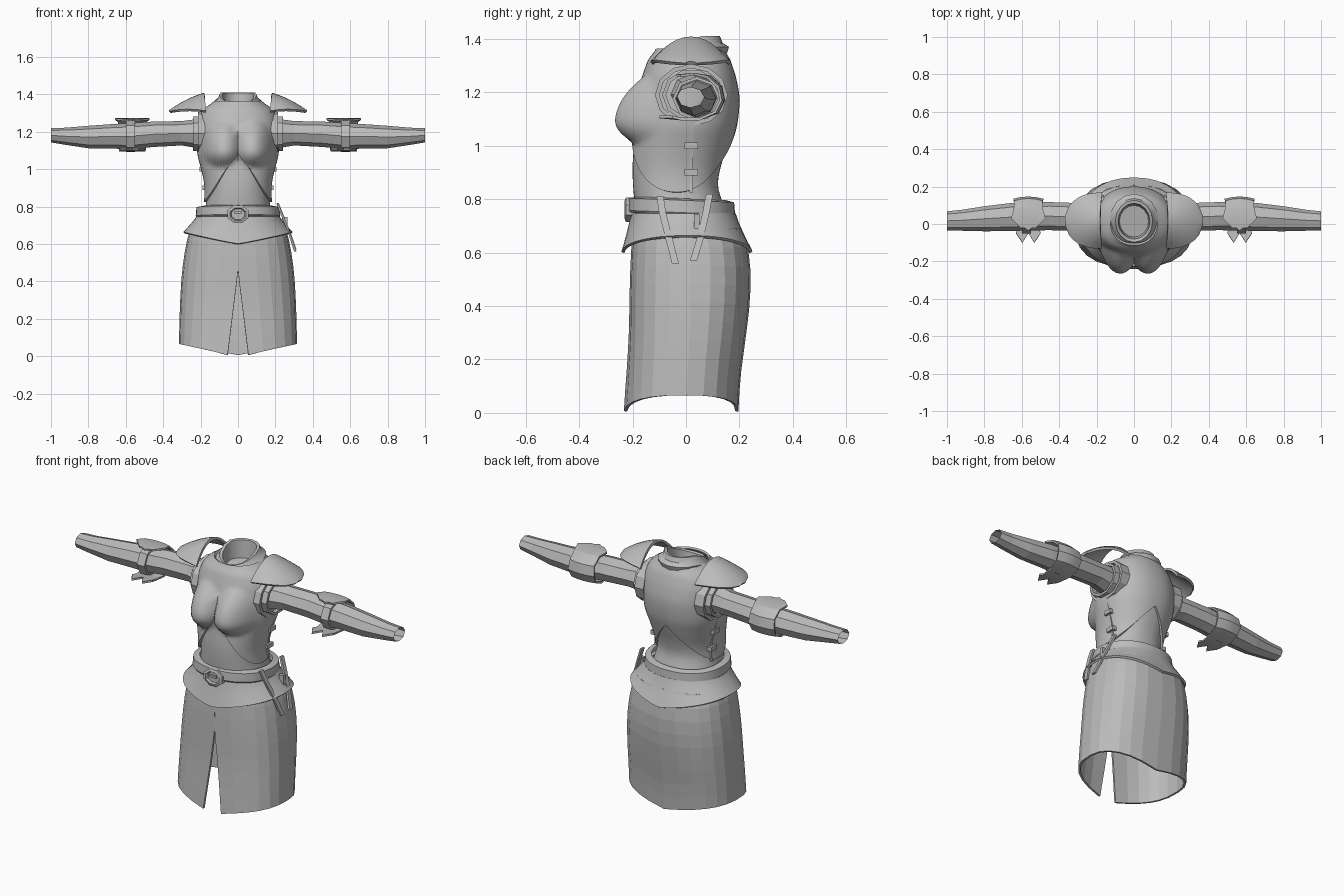
import bpy
import bmesh
from math import sin, cos, pi, radians

cube = bpy.data.objects.get("Cube")
if cube:
    bpy.data.objects.remove(cube, do_unlink=True)

grey = bpy.data.materials.new("plain grey")
grey.use_nodes = True
grey.diffuse_color = (0.5, 0.5, 0.5, 1)
grey.node_tree.nodes["Principled BSDF"].inputs["Base Color"].default_value = (0.5, 0.5, 0.5, 1)


def loft(name, rows, cols, point, closed=True, caps=(), thick=0, mirror=False, smooth=0):
    """Grid surface: point(row, col) gives each corner."""
    bm = bmesh.new()
    grid = [[bm.verts.new(point(r, c)) for c in range(cols)] for r in range(rows)]
    for r in range(rows - 1):
        for c in range(cols if closed else cols - 1):
            d = (c + 1) % cols
            bm.faces.new((grid[r][c], grid[r][d], grid[r + 1][d], grid[r + 1][c]))
    for r in caps:
        bm.faces.new(grid[r])
    bmesh.ops.recalc_face_normals(bm, faces=bm.faces)
    mesh = bpy.data.meshes.new(name)
    bm.to_mesh(mesh)
    bm.free()
    mesh.materials.append(grey)
    obj = bpy.data.objects.new(name, mesh)
    bpy.context.collection.objects.link(obj)
    bpy.ops.object.select_all(action="DESELECT")
    obj.select_set(True)
    bpy.context.view_layer.objects.active = obj
    if thick:
        mod = obj.modifiers.new("Thickness", "SOLIDIFY")
        mod.thickness, mod.offset = thick, 0
        bpy.ops.object.modifier_apply(modifier=mod.name)
    if mirror:
        mod = obj.modifiers.new("Mirror", "MIRROR")
        mod.use_mirror_merge = False
        bpy.ops.object.modifier_apply(modifier=mod.name)
    if smooth:
        bpy.ops.object.shade_smooth_by_angle(angle=radians(smooth))
    return obj


def profile(table, z):
    """Smooth interpolation of half width, front y and back y by height."""
    i = max(k for k in range(len(table) - 1) if k == 0 or table[k][0] <= z)
    a, b = table[i], table[i + 1]
    p, q = table[max(i - 1, 0)], table[min(i + 2, len(table) - 1)]
    t = min(max((z - a[0]) / (b[0] - a[0]), 0), 1)
    return [0.5 * (2 * a[k] + (b[k] - p[k]) * t + (2 * p[k] - 5 * a[k] + 4 * b[k] - q[k]) * t * t
                   + (3 * a[k] - p[k] - 3 * b[k] + q[k]) * t ** 3) for k in (1, 2, 3)]


def oval(w, front, back, angle, n=2.2):
    """Rounded cross-section between a front and a back limit."""
    def power(v):
        return (1 if v > 0 else -1) * abs(v) ** (2 / n)
    mid = (front + back) / 2
    return w * power(cos(angle)), mid + (back - front) / 2 * power(sin(angle))


TORSO = [(0.70, .20, -.19, .17), (0.78, .178, -.192, .14), (0.85, .166, -.198, .12), (0.92, .167, -.20, .13),
         (1.0, .183, -.195, .155), (1.08, .203, -.187, .178), (1.18, .205, -.172, .186),
         (1.26, .198, -.15, .172), (1.32, .17, -.128, .152), (1.36, .115, -.1, .13)]


def body(angle, z, off=0.0):
    w, front, back = profile(TORSO, z)
    x, y = oval(w + off, front - off, back + off, angle)
    if y < 0:
        dz = (z - 1.1) / (0.16 if z > 1.1 else 0.085)
        y -= 0.078 * max(0, 1 - ((abs(x) - .09) / .1) ** 2 - dz * dz)
    return x, y, z


# Undershirt and breastplate with a pointed lower edge front and back
N = 72
loft("undershirt", 30, N, lambda r, c: body(2 * pi * c / N, .70 + .64 * r / 29), smooth=40)


def plate_point(r, c):
    a = 2 * pi * c / N
    rise = 0.26 if sin(a) < 0 else 0.22
    low = 0.825 + rise * (1 - min(1, abs(body(a, .95)[0]) / .172))
    return body(a, low + (1.36 - low) * r / 31, .008)


loft("breastplate", 32, N, plate_point, thick=.012, smooth=40)


# Side seams and their buckles
def seam_point(r, c):
    z = .825 + .26 * r / 7
    return (profile(TORSO, z)[0] + (.013 if c in (1, 2) else 0), .02 + (.006 if c > 1 else -.006), z)


loft("side_seams", 8, 4, seam_point, caps=(0, -1), mirror=True)


def box(name, centre, size, mirror=False):
    def point(r, c):
        return (centre[0] + size[0] * (.5 if c in (1, 2) else -.5),
                centre[1] + size[1] * (.5 if c > 1 else -.5), centre[2] + size[2] * (r - .5))
    return loft(name, 2, 4, point, caps=(0, -1), mirror=mirror)


for z, x in ((1.0, .193), (.9, .176)):
    box("side_buckle", (x, .02, z), (.028, .05, .024), True)

# Collar with rim and closed inside
COLLAR = [(.125, .138, 1.30, 1.345), (.132, .146, 1.315, 1.37), (.11, .122, 1.335, 1.385),
          (.1, .112, 1.352, 1.41), (.085, .096, 1.348, 1.408), (.078, .085, 1.28, 1.31)]


def collar_point(r, c):
    rx, ry, zf, zb = COLLAR[r]
    a = 2 * pi * c / 16
    return rx * cos(a), .015 + ry * sin(a), zf + (zb - zf) * min(1, (sin(a) + 1) / 1.3)


loft("collar", 6, 16, collar_point, caps=(-1,), smooth=35)

# Belt
BELT = [(.22, .742), (.226, .75), (.222, .796), (.19, .803)]


def belt_point(r, c):
    w, z = BELT[r]
    x, y = oval(w, -w + .008, w - .042, 2 * pi * c / 40)
    return x, y, z - (y + .02) * .04


loft("belt", 4, 40, belt_point, smooth=40)

# Belt buckle: eight-sided frame, plate and tongue
FRAME = [(.062, -.2), (.062, -.225), (.045, -.23), (.038, -.219)]


def frame_point(r, c):
    rad, y = FRAME[r]
    a = 2 * pi * (c + .5) / 8
    return rad * cos(a), y, .76 + rad * .8 * sin(a)


loft("belt_buckle", 4, 8, frame_point, caps=(-1,))
box("buckle_tongue", (0, -.224, .768), (.045, .012, .012))

# Flared hip guard
HIP = [(.745, .217, -.2, .18), (.72, .228, -.208, .192), (.68, .256, -.22, .215), (.6, .288, -.236, .243)]


def hip_point(r, c):
    a = 2 * pi * c / 48
    low = .6 + .06 * abs(cos(a))
    x, y = oval(*(HIP[0][k] + (HIP[3][k] - HIP[0][k]) * (r / 5) ** 1.15 for k in (1, 2, 3)), a)
    return x, y, .745 + (low - .745) * r / 5


loft("hip_guard", 6, 48, hip_point, thick=.012, smooth=35)

# Skirt, faceted, with a front slit
SKIRT = [(0, .31, -.228, .19), (.15, .308, -.217, .2), (.3, .303, -.208, .22),
         (.45, .293, -.205, .235), (.6, .272, -.2, .23), (.7, .245, -.19, .2)]


def skirt_point(r, c):
    f = c / 24
    side = abs(sin(2 * pi * f)) ** .8
    low = .006 + .06 * side
    z = .69 + (low - .69) * r / 9
    w, front, back = profile(SKIRT, z)
    gap = (.056 * max(0, 1 - z / .45) / w) ** 1.25
    x, y = oval(w, front, back, -pi / 2 + gap + f * (2 * pi - 2 * gap), 2.5)
    return x, y, z


loft("skirt", 10, 25, skirt_point, closed=False, thick=.012)


# Two hanging straps on one hip
def strap(name, path):
    def point(r, c):
        x, y, z = path[r]
        return x + (.006 if c in (1, 2) else -.006), y + (.013 if c > 1 else -.013), z
    loft(name, len(path), 4, point, caps=(0, -1))


strap("front_hip_strap", [(.212, -.097, .81), (.238, -.088, .75), (.27, -.068, .67), (.306, -.04, .56)])
strap("back_hip_strap", [(.212, .088, .82), (.24, .075, .75), (.28, .052, .65), (.308, .028, .57)])
box("hip_strap_loop", (.25, .04, .715), (.03, .02, .06))

# Sleeves: x, centre y, centre z, half depth, half height
SLEEVE = [(.17, .02, 1.19, .085, .085), (.3, .037, 1.192, .075, .065), (.45, .042, 1.187, .075, .068),
          (.58, .04, 1.176, .075, .07), (.66, .037, 1.176, .075, .066), (.8, .028, 1.172, .067, .06),
          (.92, .02, 1.176, .056, .046), (1.0, .017, 1.181, .051, .038)]


def sleeve_point(r, c):
    x, y, z, ry, rz = SLEEVE[r]
    return x, y + ry * cos(pi * c / 4), z + rz * sin(pi * c / 4)


loft("sleeves", len(SLEEVE), 8, sleeve_point, mirror=True)


# Armhole rings and elbow straps
def ring(name, x0, x1, y, z, ry, rz, thick, sides):
    def point(r, c):
        a = 2 * pi * c / sides
        return (x1 if r else x0), y + ry * cos(a), z + rz * sin(a)
    loft(name, 2, sides, point, thick=thick, mirror=True)


ring("armhole_outer_rings", .16, .215, .02, 1.19, .128, .108, .016, 12)
ring("armhole_inner_rings", .17, .24, .02, 1.19, .102, .09, .014, 10)
ring("elbow_straps", .552, .598, .04, 1.176, .085, .077, .012, 8)

# Elbow guards wrapping the back of the arm, ending in two spikes
ELBOW = [(-.02, 1.262, .04), (.03, 1.268, .092), (.09, 1.258, .078), (.132, 1.22, .075), (.142, 1.17, .08),
         (.12, 1.125, .075), (.05, 1.1, .07), (-.02, 1.1, .06), (-.05, 1.108, .065)]


def elbow_point(r, c):
    y, z, half = ELBOW[r]
    u = c / 2 - 1
    if r == 8 and c in (1, 3):
        y = -.1
    if r == 0 and c == 2:
        y -= .015
    return .565 + half * u, y - .012 * u * u * (2 <= r <= 5), z


loft("elbow_guards", len(ELBOW), 5, elbow_point, closed=False, thick=.01, mirror=True, smooth=25)


# Shoulder guards: domes tapering outwards to a rounded tip
def shoulder_point(r, c):
    v = r / 9
    u = c / 6 - 1
    half = .02 + .125 * max(0, 1 - v ** 2.6) ** .6
    return (.18 + .185 * v - .01 * u * u * (1 - v), .018 + half * u,
            1.402 - .055 * v - .037 * v * v - .095 * (1 - .95 * v) * u * u)


loft("shoulder_guards", 10, 13, shoulder_point, closed=False, thick=.014, mirror=True, smooth=35)
